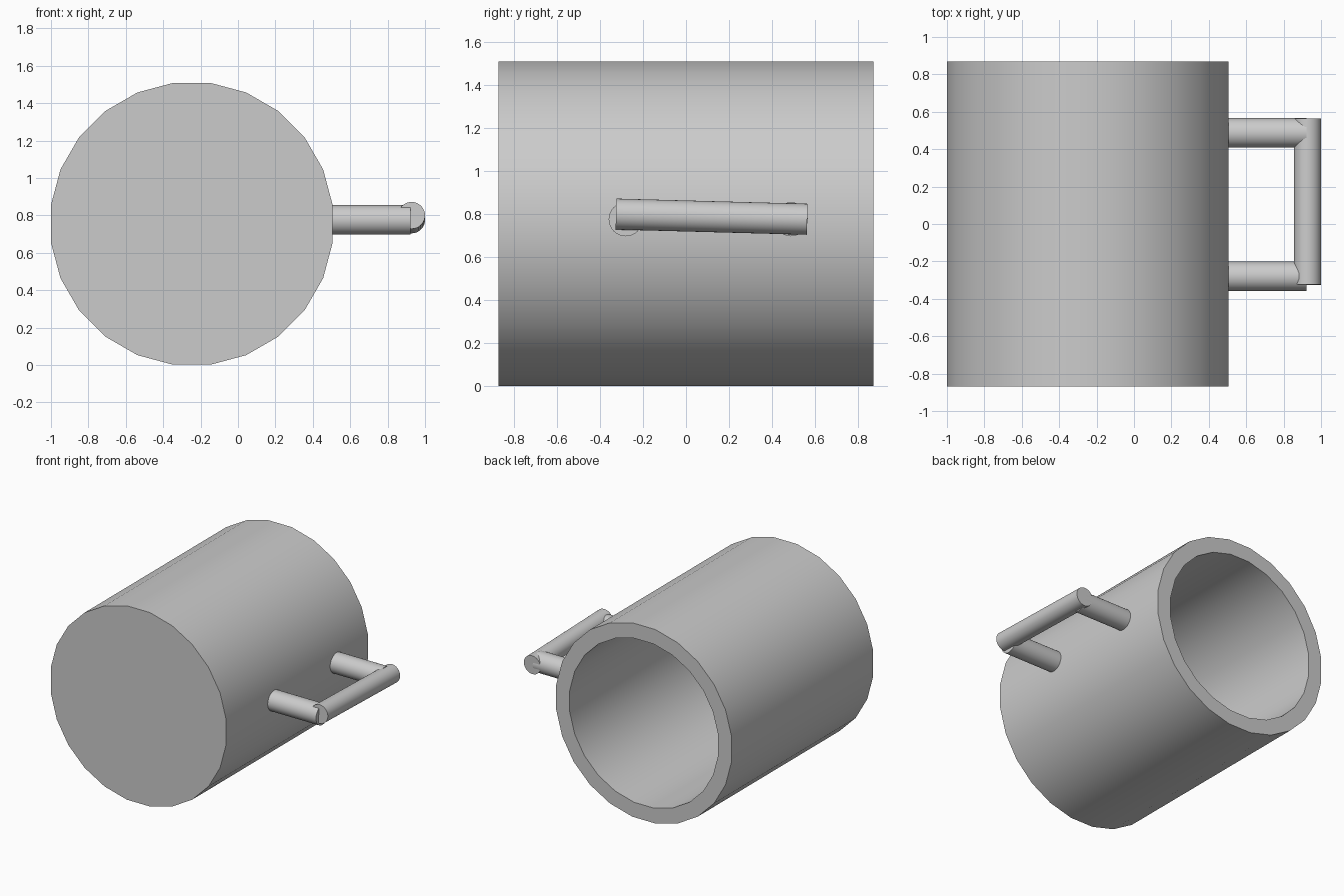
import bpy, math
from mathutils import Vector

cube = bpy.data.objects.get("Cube")
if cube:
    bpy.data.objects.remove(cube, do_unlink=True)

GREY = (0.6, 0.6, 0.6, 1.0)
grey = bpy.data.materials.new("plain grey")
grey.use_nodes = True
grey.diffuse_color = GREY
grey.node_tree.nodes["Principled BSDF"].inputs["Base Color"].default_value = GREY


def finish(obj, name):
    obj.name = name
    obj.data.materials.clear()
    obj.data.materials.append(grey)
    bpy.ops.object.shade_smooth_by_angle(angle=math.radians(40))


def rod(name, start, end, radius):
    a, b = Vector(start), Vector(end)
    axis = b - a
    bpy.ops.mesh.primitive_cylinder_add(
        vertices=32, radius=radius, depth=axis.length, location=(a + b) / 2,
        rotation=axis.to_track_quat("Z", "Y").to_euler())
    finish(bpy.context.object, name)


# Cup lying on its side: closed at the front, open at the back
SIDES = 24
CENTRE_X, CENTRE_Z = -0.247, 0.755
# Each profile ring is (radius, y)
profile = [(0.76, -0.87), (0.76, 0.87), (0.643, 0.87), (0.643, -0.75)]
verts, faces = [], []
for radius, y in profile:
    for i in range(SIDES):
        a = math.tau * (i + 0.5) / SIDES
        verts.append((CENTRE_X + radius * math.cos(a), y, CENTRE_Z + radius * math.sin(a)))
for ring in range(len(profile) - 1):
    for i in range(SIDES):
        j = (i + 1) % SIDES
        lo, hi = ring * SIDES, (ring + 1) * SIDES
        faces.append((lo + i, hi + i, hi + j, lo + j))
faces.append(tuple(range(SIDES)))
faces.append(tuple(reversed(range(3 * SIDES, 4 * SIDES))))
mesh = bpy.data.meshes.new("cup_body")
mesh.from_pydata(verts, [], faces)
cup = bpy.data.objects.new("cup_body", mesh)
bpy.context.collection.objects.link(cup)
bpy.ops.object.select_all(action="DESELECT")
cup.select_set(True)
bpy.context.view_layer.objects.active = cup
finish(cup, "cup_body")

# Handle: two pegs joined by a slightly tilted grip
for name, y in (("front_handle_peg", -0.28), ("back_handle_peg", 0.487)):
    rod(name, (0.44, y, 0.776), (0.922, y, 0.776), 0.079)
rod("handle_grip", (0.928, -0.325, 0.80), (0.928, 0.563, 0.776), 0.072)
